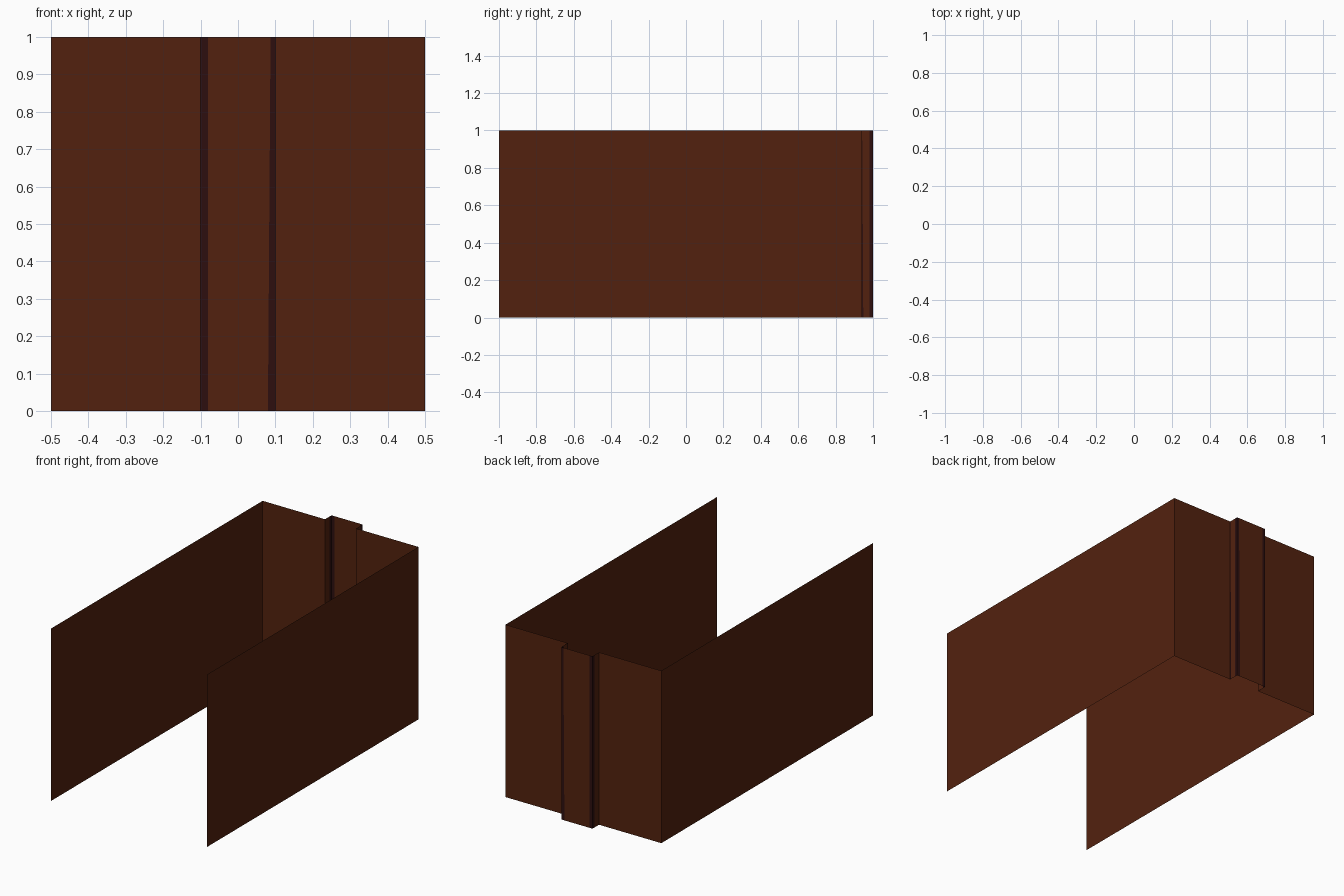
import bpy

if "Cube" in bpy.data.objects:
    bpy.data.objects.remove(bpy.data.objects["Cube"])

H = 1.0      # wall height
W = 0.5      # half width of the room
BACK = 0.94  # plane of the back wall
NICHE = 1.0  # plane of the recessed panel
N = 0.1      # half width of the recess
T = 0.02     # width of the dark corner trim


def material(name, color):
    m = bpy.data.materials.new(name)
    m.diffuse_color = (*color, 1)
    m.use_nodes = True
    m.node_tree.nodes["Principled BSDF"].inputs["Base Color"].default_value = m.diffuse_color
    return m


brown = material("brown", (0.086, 0.0156, 0.0045))
dark = material("dark maroon", (0.026, 0.0046, 0.0046))


def sheet(name, path, mat, top=None):
    """Vertical single-sided sheet standing on a plan path; top may lean a little."""
    top = top or path
    n = len(path)
    verts = [(x, y, 0) for x, y in path] + [(x, y, H) for x, y in top]
    faces = [(i, i + 1, n + i + 1, n + i) for i in range(n - 1)]
    me = bpy.data.meshes.new(name)
    me.from_pydata(verts, [], faces)
    me.materials.append(mat)
    ob = bpy.data.objects.new(name, me)
    bpy.context.collection.objects.link(ob)


# Long side walls with the returning halves of the back wall
for side, s in (("left", -1), ("right", 1)):
    sheet(side + "_wall", [(s * W, -1), (s * W, BACK), (s * N, BACK)], brown)

# Left recess cheek and corner trim
sheet("left_recess_cheek", [(-N, BACK), (-N, NICHE - T)], brown)
sheet("left_corner_trim", [(-N, NICHE - T), (-N, NICHE), (-N + T, NICHE)], dark)

# Recessed panel, its right edge leaning slightly
lean = N - T + 0.007
sheet("recess_panel", [(-N + T, NICHE), (N - T, NICHE)], brown,
      [(-N + T, NICHE), (lean, NICHE)])

# Right corner trim, cheek and thin tapering inner trim
sheet("right_corner_trim", [(N - T, NICHE), (N, NICHE), (N, NICHE - T)], dark,
      [(lean, NICHE), (N, NICHE), (N, NICHE - T)])
sheet("right_recess_cheek", [(N, NICHE - T), (N, BACK + 0.008)], brown,
      [(N, NICHE - T), (N, BACK + 0.002)])
sheet("right_inner_trim", [(N, BACK + 0.008), (N, BACK)], dark,
      [(N, BACK + 0.002), (N, BACK)])
